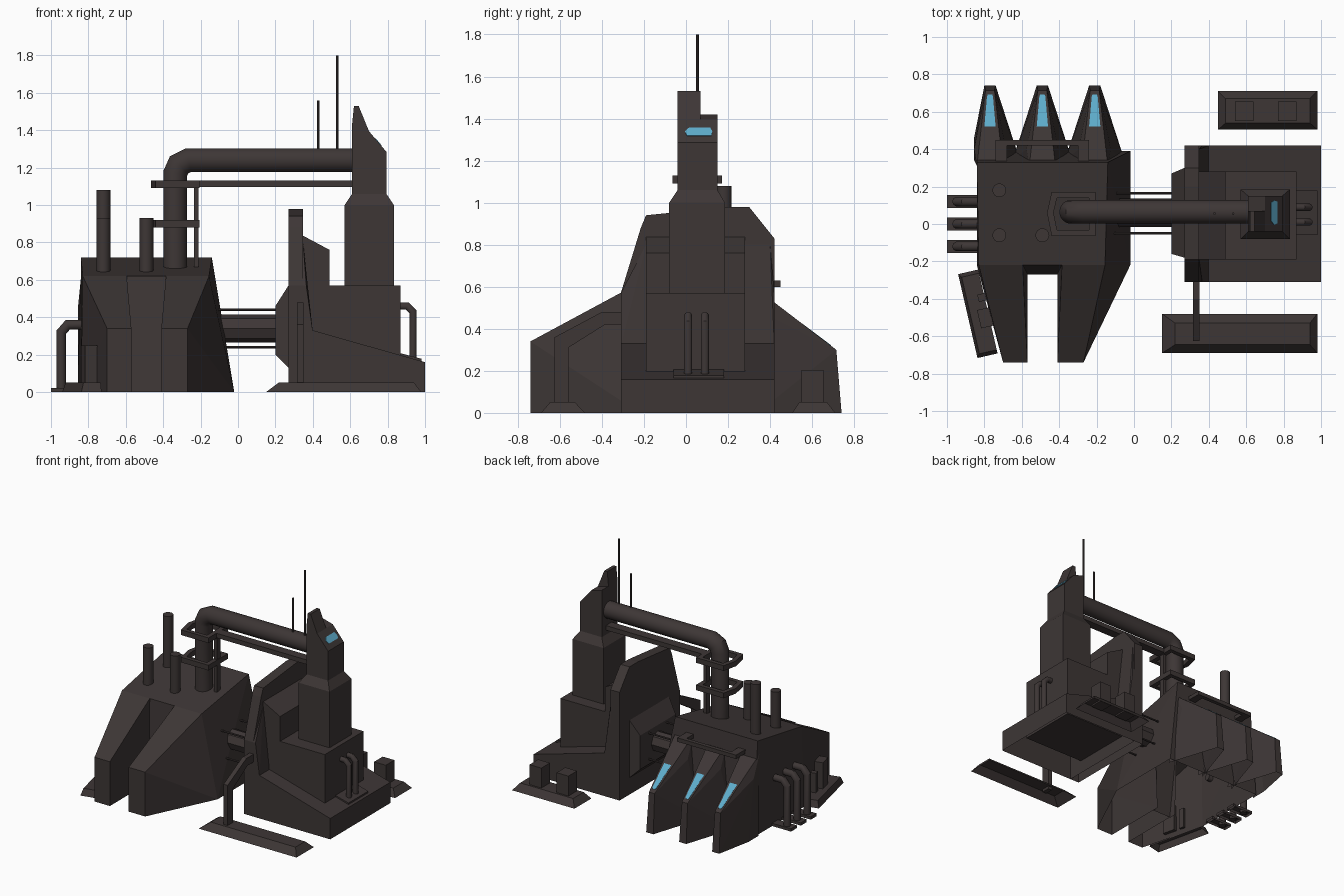
import bpy, bmesh, math
from mathutils import Vector, Matrix

cube = bpy.data.objects.get("Cube")
if cube:
    bpy.data.objects.remove(cube, do_unlink=True)


def material(name, rgb):
    m = bpy.data.materials.new(name)
    m.use_nodes = True
    m.diffuse_color = (*rgb, 1)
    m.node_tree.nodes["Principled BSDF"].inputs["Base Color"].default_value = (*rgb, 1)
    return m


HULL = material("dark brown metal", (0.047, 0.037, 0.036))
GLOW = material("light blue glass", (0.11, 0.41, 0.59))
FRONT, BACK = Vector((0, -1, 0)), Vector((0, 1, 0))


def finish(name, bm, mat=HULL, smooth=False):
    me = bpy.data.meshes.new(name)
    bm.to_mesh(me)
    bm.free()
    ob = bpy.data.objects.new(name, me)
    bpy.context.collection.objects.link(ob)
    me.materials.append(mat)
    if smooth:
        bpy.ops.object.select_all(action="DESELECT")
        ob.select_set(True)
        bpy.context.view_layer.objects.active = ob
        bpy.ops.object.shade_smooth_by_angle(angle=math.radians(35))
    return ob


def solid(name, points, mat=HULL, open_side=None):
    """Convex shell through the corner points, open on the ground and on one hidden side."""
    bm = bmesh.new()
    for p in points:
        bm.verts.new(p)
    out = bmesh.ops.convex_hull(bm, input=bm.verts)
    bmesh.ops.delete(bm, geom=[v for v in out["geom_interior"] if isinstance(v, bmesh.types.BMVert)], context="VERTS")
    bmesh.ops.dissolve_limit(bm, angle_limit=0.01, verts=bm.verts, edges=bm.edges)
    bmesh.ops.recalc_face_normals(bm, faces=bm.faces)
    hidden = [f for f in bm.faces if max(v.co.z for v in f.verts) < .001
              or (open_side and f.normal.dot(open_side) > .99)]
    bmesh.ops.delete(bm, geom=hidden, context="FACES")
    return finish(name, bm, mat)


def rect(x0, x1, y0, y1, z):
    return [(x, y, z) for x in (x0, x1) for y in (y0, y1)]


def box(name, x0, x1, y0, y1, z0, z1):
    return solid(name, rect(x0, x1, y0, y1, z0) + rect(x0, x1, y0, y1, z1))


def along_x(name, x0, x1, profile):
    """Convex y-z profile extended along x."""
    return solid(name, [(x, y, z) for x in (x0, x1) for y, z in profile])


def along_y(name, y0, y1, profile):
    """Convex x-z profile extended along y."""
    return solid(name, [(x, y, z) for y in (y0, y1) for x, z in profile])


def pipe(name, path, r, sides=16):
    """Round tube swept along a path, mitred at the bends."""
    pts = [Vector(p) for p in path]
    bm = bmesh.new()
    rings = []
    dirs = [(b - a).normalized() for a, b in zip(pts, pts[1:])]
    side = dirs[0].orthogonal().normalized()
    for i, p in enumerate(pts):
        d0, d1 = dirs[max(i - 1, 0)], dirs[min(i, len(dirs) - 1)]
        if i == 0:
            ring = [p + Matrix.Rotation(math.tau * k / sides, 3, d0) @ side * r for k in range(sides)]
        else:
            n = (d0 + d1).normalized()
            ring = [q + d0 * ((p - q).dot(n) / d0.dot(n)) for q in rings[-1]]
        rings.append(ring)
    loops = [[bm.verts.new(q) for q in ring] for ring in rings]
    for a, b in zip(loops, loops[1:]):
        for k in range(sides):
            j = (k + 1) % sides
            bm.faces.new((a[k], a[j], b[j], b[k]))
    bm.faces.new(loops[0])
    bm.faces.new(loops[-1])
    bmesh.ops.recalc_face_normals(bm, faces=bm.faces)
    return finish(name, bm, HULL, True)


# Furnace hall: main mass, sloped roof and two front legs
solid("hall_body", rect(-.84, -.02, -.22, .39, 0) + [
    (-.83, -.22, .62), (-.155, -.22, .62), (-.84, .33, .72), (-.14, .33, .72)], open_side=FRONT)
solid("hall_recess_wall", rect(-.575, -.405, -.27, -.22, 0) + [(-.595, -.22, .62), (-.385, -.22, .62)],
      open_side=BACK)
for name, inner, crest, foot, low, top in (("right_leg", -.57, -.595, -.70, -.84, -.83),
                                           ("left_leg", -.41, -.385, -.27, -.02, -.155)):
    solid(name, [(inner, -.22, 0), (low, -.22, 0), (crest, -.22, .62), (top, -.22, .62)]
          + [(x, -.74, z) for x in (inner, foot) for z in (0, .34)], open_side=BACK)

# Rear fins with flared roots and glowing strips
up = Vector((0, .22, .30)).normalized()
for i, (cx, flare_r, flare_l) in enumerate(((-.77, .085, .16), (-.49, .16, .16), (-.21, .16, .16))):
    pts = []
    for s, flare in ((-1, flare_r), (1, flare_l)):
        pts += [(cx + s * w, y, z) for w, y, z in (
            (flare, .34, 0), (.085, .46, 0), (.085, .40, .46), (.07, .31, .61),
            (.06, .42, .52), (.03, .74, 0), (.024, .715, .30))]
    solid(f"rear_fin_{i}", pts, open_side=FRONT)
    strip = []
    for w, y in ((.012, .69), (.016, .68), (.031, .51), (.022, .485)):
        base = Vector((cx, y, .30 + (.715 - y) * .746))
        for s in (-1, 1):
            for h in (-.003, .003):
                strip.append(base + Vector((s * w, 0, 0)) + up * h)
    solid(f"fin_glow_{i}", strip, GLOW)
box("fin_rail", -.74, -.24, .42, .45, .60, .63)
for x in (-.74, -.30):
    box("fin_rail_bracket", x, x + .06, .33, .43, .60, .63)

# Roof chimneys
for i, (x, y, top) in enumerate(((-.72, .18, 1.08), (-.72, -.06, .93), (-.49, -.06, .93))):
    pipe(f"chimney_{i}", [(x, y, .6), (x, y, top)], .037)

# Side pipes and their feet
for i, y in enumerate((-.12, 0, .12)):
    pipe(f"side_pipe_{i}", [(-.80, y, .36), (-.91, y, .36), (-.945, y, .32), (-.945, y, 0)], .026, 12)
    box(f"side_pipe_foot_{i}", -1, -.82, y - .035, y + .035, 0, .022)

# Angled service platform beside the right leg
axis = Matrix.Translation((-.835, -.48, 0)) @ Matrix.Rotation(math.radians(13), 4, "Z")
for ob in (solid("service_platform", rect(-.055, .055, -.23, .23, 0) + rect(-.04, .055, -.21, .21, .05)),
           box("service_cabinet", .0, .09, -.08, .02, .04, .25),
           box("service_post", .02, .08, .06, .10, .04, .20)):
    ob.data.transform(axis)

# Overhead duct with ring frames, brace and post
pipe("overhead_duct", [(-.335, .065, .64), (-.335, .065, 1.17), (-.315, .065, 1.215),
                       (-.265, .065, 1.24), (.66, .065, 1.24)], .064, 20)
for z in (.88, 1.09):
    for y in (-.065, .14):
        box("duct_frame_side", -.43, -.205, y, y + .032, z, z + .04)
    box("duct_frame_inner", -.24, -.205, -.065, .172, z, z + .04)
    for y in (-.065, .172):
        solid("duct_frame_outer", [(px + d, py, h) for px, py in ((-.44, y), (-.465, .06))
                                   for d in (0, .035) for h in (z, z + .04)])
box("overhead_brace", -.24, .64, .03, .10, 1.095, 1.13)
box("frame_post", -.235, -.21, .045, .085, .62, 1.1)

# Connectors between the two buildings
pipe("connector_duct", [(-.12, .06, .34), (.24, .06, .34)], .075, 8)
for y in (-.05, .165):
    for z in (.24, .44):
        pipe("connector_rod", [(-.15, y, z), (.26, y, z)], .007, 8)

# Tower base with sloping top
along_y("tower_base", -.31, .42, [(.27, 0), (1, 0), (1, .16), (.40, .33), (.27, .33)])
box("tower_block", .35, .87, -.19, .28, .1, .57)

# Tall shield wall with its splayed foot and buttress
along_x("shield_wall", .27, .347, [(-.31, 0), (-.31, .57), (-.215, .88), (-.19, .94),
                                   (.20, .98), (.30, .98), (.42, .83), (.42, 0)])
solid("shield_foot", rect(.28, .40, -.31, .42, .32) + rect(.28, .365, -.31, .42, .57)
      + rect(.28, .348, -.19, .40, .80))
along_y("shield_buttress", -.19, .28, [(.34, .5), (.34, .84), (.49, .76), (.49, .5)])
solid("shield_inner_panel", rect(.27, .29, -.18, .30, .13) + rect(.27, .29, -.18, .30, .57)
      + rect(.20, .21, -.16, .27, .20) + rect(.20, .21, -.16, .27, .46))

# Control tower
box("tower_shaft", .57, .833, -.08, .185, .5, 1.0)
solid("tower_taper", rect(.57, .833, -.08, .185, 1.0) + rect(.61, .793, -.04, .15, 1.06))
along_y("tower_head", -.04, .15, [(.61, 1.05), (.793, 1.05), (.793, 1.285), (.70, 1.395), (.61, 1.42)])
along_y("tower_spike", -.04, .07, [(.61, 1.35), (.61, 1.43), (.62, 1.53), (.645, 1.53), (.70, 1.395), (.70, 1.35)])
window = []
for x, a, b in ((.733, .015, .115), (.748, -.005, .125), (.766, .005, .12)):
    z = 1.395 - (x - .70) * 1.183
    window += [(x + d * .77, y, z + d * .63) for y in (a, b) for d in (-.003, .003)]
solid("tower_window", window, GLOW)
for x, top in ((.43, 1.56), (.53, 1.80)):
    pipe("antenna", [(x, .055, 1.28), (x, .055, top)], .007, 8)

# Twin pipes on the tower's outer side
for y in (.01, .09):
    pipe("tower_pipe", [(.84, y, .46), (.905, y, .46), (.935, y, .43), (.935, y, .17)], .02, 12)
along_y("tower_pipe_plate", -.06, .18, [(.86, .18), (.86, .21), (.98, .178), (.98, .15)])

# Ground plates, storage boxes and support strut
solid("front_plate", rect(.15, .98, -.69, -.48, 0) + rect(.22, .94, -.645, -.53, .052))
solid("back_plate", rect(.45, .98, .505, .71, 0) + rect(.49, .94, .54, .67, .052))
for x in (.59, .82):
    box("storage_box", x - .05, x + .05, .55, .655, .04, .205)
strut = [[(-.625, .03), (-.56, .03), (-.56, .31), (-.625, .36)],
         [(-.625, .36), (-.56, .31), (-.385, .42), (-.40, .48)],
         [(-.40, .48), (-.385, .42), (-.29, .42), (-.29, .48)]]
for i, profile in enumerate(strut):
    along_x(f"support_strut_{i}", .315, .35, profile)
